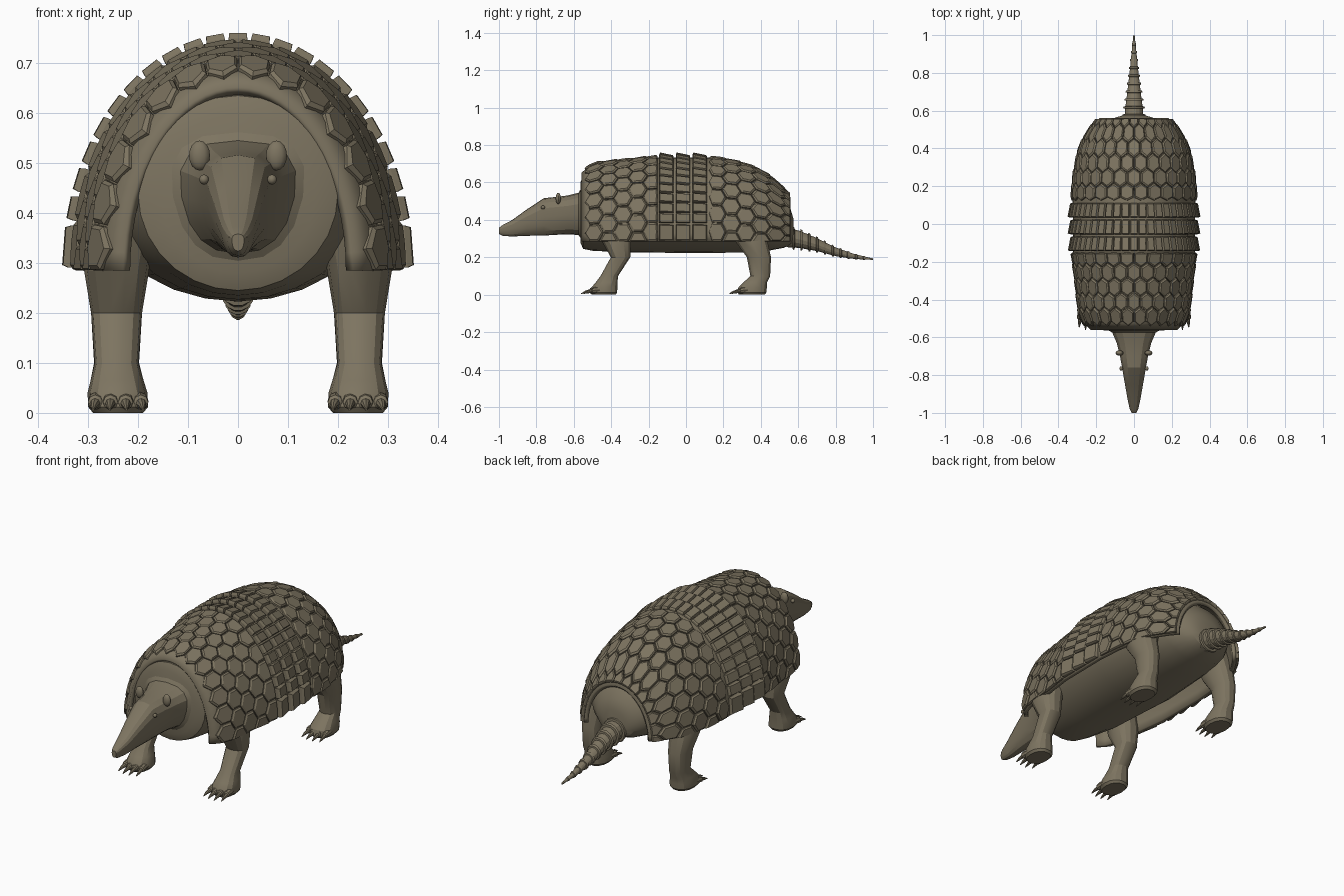
import bpy, bmesh
from math import sin, cos, pi, radians
from mathutils import Vector

if "Cube" in bpy.data.objects:
    bpy.data.objects.remove(bpy.data.objects["Cube"])

hide = bpy.data.materials.new("olive_brown_hide")
hide.use_nodes = True
hide.diffuse_color = (0.205, 0.175, 0.118, 1)
bsdf = hide.node_tree.nodes["Principled BSDF"]
bsdf.inputs["Base Color"].default_value = hide.diffuse_color
bsdf.inputs["Roughness"].default_value = 0.8


def finish(name, bm, recalc=True, smooth=None):
    if recalc:
        bmesh.ops.recalc_face_normals(bm, faces=bm.faces)
    me = bpy.data.meshes.new(name)
    bm.to_mesh(me)
    bm.free()
    ob = bpy.data.objects.new(name, me)
    bpy.context.collection.objects.link(ob)
    me.materials.append(hide)
    if smooth:
        bpy.ops.object.select_all(action='DESELECT')
        bpy.context.view_layer.objects.active = ob
        ob.select_set(True)
        bpy.ops.object.shade_smooth_by_angle(angle=radians(smooth))
    return ob


def skin(bm, loops):
    """Bridge closed loops of points and cap both ends."""
    rings = [[bm.verts.new(p) for p in loop] for loop in loops]
    n = len(rings[0])
    for a, b in zip(rings, rings[1:]):
        for k in range(n):
            bm.faces.new((a[k], a[(k + 1) % n], b[(k + 1) % n], b[k]))
    bm.faces.new(rings[0])
    bm.faces.new(rings[-1])


def oval(n, r1, r2, power=2.0, top_heavy=0.0):
    """Points of a superellipse; top_heavy widens its upper half."""
    pts = []
    for k in range(n):
        c, s = cos(2 * pi * k / n), sin(2 * pi * k / n)
        u = abs(c) ** (2 / power) * (1 if c > 0 else -1)
        v = abs(s) ** (2 / power) * (1 if s > 0 else -1)
        pts.append((r1 * u * (1 + top_heavy * v), r2 * v))
    return pts


def loft_y(name, rings, n, smooth, **shape):
    """Loft along y from rings of (y, centre z, half width, half height)."""
    bm = bmesh.new()
    skin(bm, [[(u, y, z + v) for u, v in oval(n, rx, rz, **shape)]
              for y, z, rx, rz in rings])
    return finish(name, bm, smooth=smooth)


def blend(table, y):
    """Interpolate rows of (y, a, b, ...)."""
    for p, q in zip(table, table[1:]):
        if y <= q[0]:
            break
    f = (y - p[0]) / (q[0] - p[0])
    return [a + (b - a) * f for a, b in zip(p[1:], q[1:])]


# Shell surface: half width and crown height along y
SHELL = [(-.56, .23, .652), (-.525, .265, .68), (-.47, .285, .7), (-.3, .303, .718),
         (-.15, .322, .733), (.12, .325, .733), (.25, .314, .712), (.37, .292, .674),
         (.45, .262, .625), (.52, .216, .56), (.56, .182, .52)]
HEM = .285


def arch(y, t, lift=0.0):
    def at(yy, tt):
        w, top = blend(SHELL, yy)
        return Vector((w * cos(tt), yy, HEM + (top - HEM) * sin(tt)))
    e = .01
    normal = (at(y + e, t) - at(y - e, t)).cross(at(y, t + e) - at(y, t - e))
    return at(y, t) + normal.normalized() * lift


def plate(bm, corners, front, back, shrink):
    """Raised bevelled plate over a polygon of (y, t) shell coordinates."""
    cy = sum(c[0] for c in corners) / len(corners)
    ct = sum(c[1] for c in corners) / len(corners)
    half = max(abs(c[0] - cy) for c in corners)
    loops = []
    for scale, rise in ((.97, None), (.95, .6), (shrink, 1)):
        loop = []
        for y, t in corners:
            f = (y - cy) / half * .5 + .5
            lift = -.004 if rise is None else rise * (front + (back - front) * f)
            loop.append(arch(cy + (y - cy) * scale, ct + (t - ct) * scale, lift))
        loops.append(loop)
    skin(bm, loops)


# Carapace
bm = bmesh.new()
steps = 32
grid = [[bm.verts.new(arch(y, pi * j / steps)) for j in range(steps + 1)] for y, _, _ in SHELL]
for a, b in zip(grid, grid[1:]):
    for j in range(steps):
        bm.faces.new((a[j], b[j], b[j + 1], a[j + 1]))
carapace = finish("carapace", bm, recalc=False, smooth=30)
wall = carapace.modifiers.new("thickness", 'SOLIDIFY')
wall.thickness = .02
wall.offset = -1

# Hexagonal scutes in staggered rows
PITCH, AROUND = .078, 14
for name, first, rows, lo, hi in (("shoulder_scutes", -.49, 5, -.54, -.15),
                                  ("rump_scutes", .165, 6, .122, .55)):
    bm = bmesh.new()
    dt, r = pi / AROUND, PITCH / 1.5
    for row in range(rows):
        y = first + row * PITCH
        shift = .5 * (row % 2 == 0)
        for k in range(AROUND + (row % 2)):
            t = (k + shift) * dt
            pts = [(y - r, t), (y - r / 2, t + dt / 2), (y + r / 2, t + dt / 2),
                   (y + r, t), (y + r / 2, t - dt / 2), (y - r / 2, t - dt / 2)]
            pts = [(min(max(a, lo), hi), min(max(b, 0), pi)) for a, b in pts]
            plate(bm, pts, .012, .016, .78)
    bmesh.ops.remove_doubles(bm, verts=bm.verts, dist=.0002)
    finish(name, bm)

# Three movable bands of blocks, the lowest block on each side being longer
edge = radians(12)
cuts = [0] + [edge + (pi - 2 * edge) * k / 21 for k in range(22)] + [pi]
for name, y0 in (("front_band", -.145), ("middle_band", -.056), ("rear_band", .033)):
    bm = bmesh.new()
    for t0, t1 in zip(cuts, cuts[1:]):
        gap = .008
        plate(bm, [(y0, t0 + gap), (y0, t1 - gap), (y0 + .08, t1 - gap), (y0 + .08, t0 + gap)],
              .028, .014, .84)
    finish(name, bm)

# Body, head and tail
loft_y("body", [(-.565, .44, .155, .16), (-.55, .44, .2, .195), (-.5, .445, .22, .21),
                (-.35, .455, .265, .228), (0, .46, .295, .237), (.33, .445, .26, .22),
                (.45, .405, .215, .168), (.52, .38, .165, .13), (.56, .36, .11, .095),
                (.575, .345, .06, .06)], 28, 25)
loft_y("head", [(-.545, .435, .165, .16), (-.575, .432, .113, .113), (-.63, .427, .09, .104),
                (-.7, .421, .073, .101), (-.76, .416, .062, .1), (-.85, .386, .047, .071),
                (-.93, .355, .033, .044), (-.98, .344, .022, .029), (-1, .341, .012, .017)],
       16, 20, power=2.5, top_heavy=.18)

TAIL = [(.54, .305, .058), (.6, .298, .053), (.7, .268, .039), (.8, .229, .026),
        (.9, .204, .015), (1, .19, .004)]
rings = []
count = 11
for k in range(count):
    y0 = .54 + .46 * k / count
    for f, swell in ((0, .9), (.7, .92), (.75, 1.14), (.97, 1.1)):
        y = y0 + .46 / count * f
        z, r = blend(TAIL, y)
        rings.append((y, z, r * swell, r * swell))
loft_y("ringed_tail", rings, 14, 25)


def ball(name, centre, radii, seg=12):
    bm = bmesh.new()
    bmesh.ops.create_uvsphere(bm, u_segments=seg, v_segments=8, radius=1)
    for v in bm.verts:
        v.co = Vector(centre) + Vector(a * b for a, b in zip(v.co, radii))
    return finish(name, bm, smooth=40)


# Legs: rings of (z, x, y, half width, half length)
FORE = [(.42, .22, -.37, .06, .08), (.285, .243, -.372, .065, .08), (.2, .243, -.35, .051, .053),
        (.1, .243, -.41, .044, .048), (.065, .242, -.425, .053, .06), (.04, .241, -.436, .06, .07),
        (.012, .24, -.44, .06, .074), (0, .24, -.44, .05, .066)]
HIND = [(.42, .21, .33, .06, .09), (.285, .243, .35, .063, .088), (.2, .243, .39, .051, .066),
        (.1, .243, .397, .045, .054), (.065, .242, .37, .053, .065), (.04, .241, .357, .06, .077),
        (.012, .24, .352, .06, .08), (0, .24, .352, .05, .07)]

for side, label in ((1, "left"), (-1, "right")):
    ball(label + "_ear", (side * .077, -.683, .515), (.021, .014, .03))
    ball(label + "_eye", (side * .068, -.765, .467), (.01, .011, .01), 10)
    ball(label + "_nostril", (side * .013, -.982, .352), (.008, .01, .008), 8)
    for part, rows in (("front", FORE), ("hind", HIND)):
        bm = bmesh.new()
        skin(bm, [[(side * (x + u), y + v, z) for u, v in oval(14, rx, ry, 2.3)]
                  for z, x, y, rx, ry in rows])
        finish(label + "_" + part + "_leg", bm, smooth=25)
        # Toes with pointed claws, fanned slightly
        toe_y = rows[-1][2] - .06
        bm = bmesh.new()
        for k in range(4):
            off = (k - 1.5) * .029
            x, y = .24 + off, toe_y + abs(off) * .4
            skin(bm, [[(side * (x + fan * off + u), y - d, z + v) for u, v in oval(8, r, r)]
                      for d, z, r, fan in ((-.03, .026, .014, 0), (0, .025, .017, 0),
                                           (.018, .021, .015, .05), (.022, .019, .01, .06),
                                           (.045, .014, .007, .12), (.066, .006, .002, .15))])
        finish(label + "_" + part + "_toes", bm, smooth=30)
